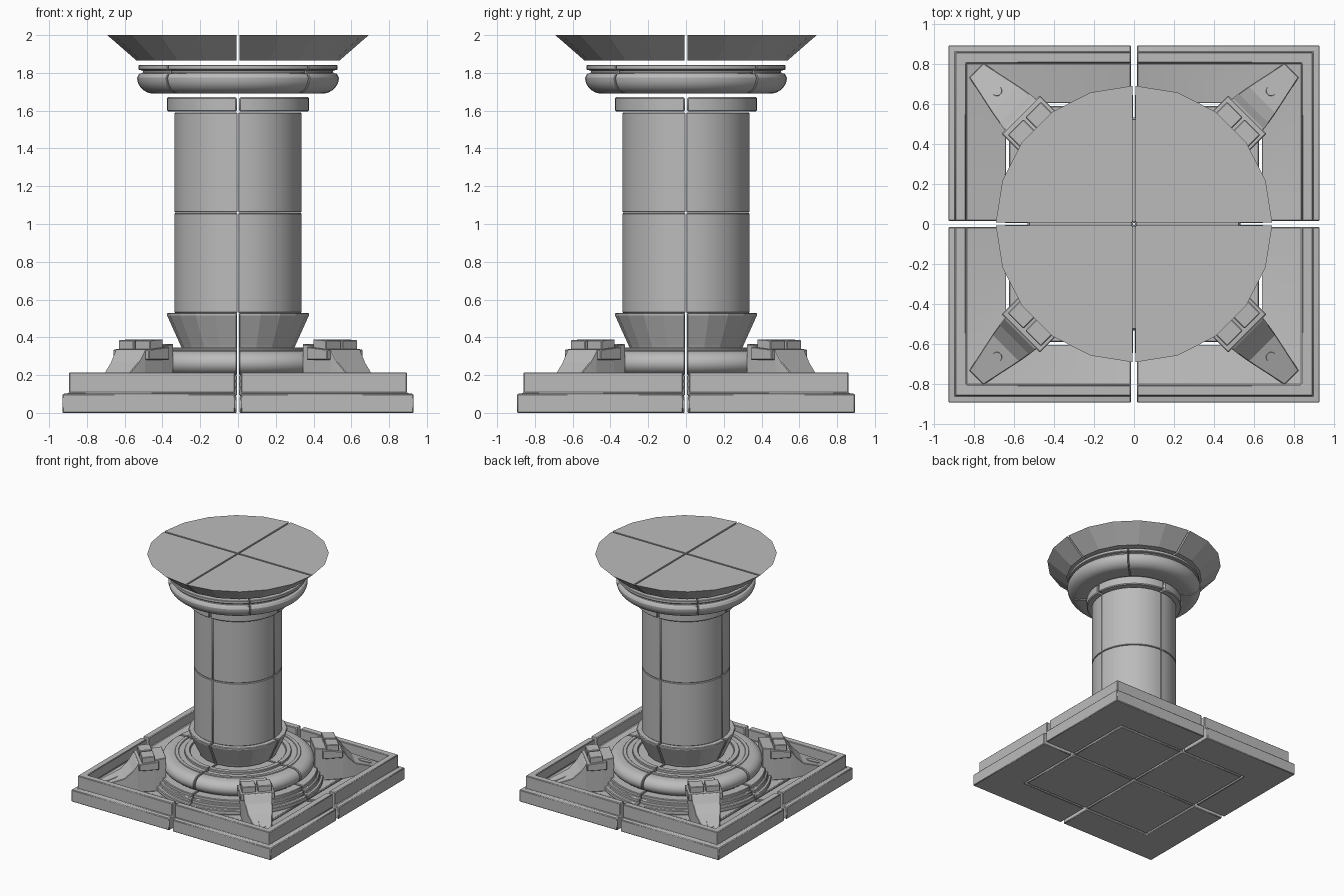
import bpy, bmesh, math
from mathutils import Matrix, Vector

cube = bpy.data.objects.get("Cube")
if cube:
    bpy.data.objects.remove(cube, do_unlink=True)

stone = bpy.data.materials.new("grey_stone")
stone.use_nodes = True
GREY = (0.5, 0.5, 0.5, 1)
stone.diffuse_color = GREY
stone.node_tree.nodes["Principled BSDF"].inputs["Base Color"].default_value = GREY


def place(name, bm, turn=0, bevel=0.005, smooth=30):
    """Mirror a +x +y piece into all four quarters."""
    for side, sx in (("left", 1), ("right", -1)):
        for end, sy in (("back", 1), ("front", -1)):
            part = bm.copy()
            flip = Matrix.Diagonal((sx, sy, 1, 1))
            part.transform(Matrix.Rotation(math.radians(turn), 4, "Z") @ flip)
            bmesh.ops.recalc_face_normals(part, faces=part.faces)
            mesh = bpy.data.meshes.new(f"{name}_{end}_{side}")
            part.to_mesh(mesh)
            part.free()
            mesh.materials.append(stone)
            obj = bpy.data.objects.new(mesh.name, mesh)
            bpy.context.collection.objects.link(obj)
            if bevel:
                mod = obj.modifiers.new("soft_edges", "BEVEL")
                mod.width = bevel
                mod.segments = 1
                mod.limit_method = "ANGLE"
                mod.angle_limit = math.radians(40)
            bpy.ops.object.select_all(action="DESELECT")
            obj.select_set(True)
            bpy.context.view_layer.objects.active = obj
            if smooth:
                bpy.ops.object.shade_smooth_by_angle(angle=math.radians(smooth))
    bm.free()


def loft(rings):
    """Skin closed rings of points and cap both ends."""
    bm = bmesh.new()
    rows = [[bm.verts.new(p) for p in ring] for ring in rings]
    for a, b in zip(rows, rows[1:]):
        for i in range(len(a)):
            j = (i + 1) % len(a)
            bm.faces.new((a[i], a[j], b[j], b[i]))
    bm.faces.new(rows[0])
    bm.faces.new(rows[-1])
    bmesh.ops.remove_doubles(bm, verts=bm.verts, dist=1e-5)
    return bm


def quarter(name, profile, steps, gap, **options):
    """Revolve a closed (radius, z) profile through a quarter turn."""
    rings = []
    for i in range(steps + 1):
        a = math.pi / 2 * i / steps
        rings.append([(r * math.cos(a) + gap, r * math.sin(a) + gap, z) for r, z in profile])
    place(name, loft(rings), **options)


def arc(r, z, rx, rz, start, stop, n=8):
    """Points of an elliptical arc for a rounded moulding."""
    angles = [math.radians(start + (stop - start) * i / n) for i in range(n + 1)]
    return [(r + rx * math.cos(a), z + rz * math.sin(a)) for a in angles]


# Square frame: stepped outside, raised rim, sunken sloping floor
X, Y, GAP = 0.93, 0.895, 0.015
frame = [(0, 0), (0, .10), (.035, .105), (.035, .215), (.09, .215),
         (.09, .13), (.29, .09), (.29, 0)]
place("base_frame", loft([
    [(GAP, Y - d, z) for d, z in frame],
    [(X - d, Y - d, z) for d, z in frame],
    [(X - d, GAP, z) for d, z in frame]]))

# Flat plate inside the frame
place("base_plate", loft([
    [(x, y, z) for x, y in ((.007, .007), (.625, .007), (.625, .59), (.007, .59))]
    for z in (0, .09)]))

# Stepped mouldings and the round ring at the foot of the column
quarter("foot_steps", [(0, .09), (.635, .09), (.645, .10), (.645, .13), (.62, .135),
                       (.62, .165), (.60, .17), (.60, .20), (0, .20)], 12, .006)
quarter("foot_ring", [(.35, .20)] + arc(.50, .265, .08, .065, -80, 100) + [(.35, .325)], 14, .006)
quarter("inner_steps", [(0, .20), (.475, .20), (.475, .335), (.445, .335), (.445, .32),
                        (.40, .32), (.40, .345), (.36, .345), (.36, .33), (0, .33)],
        12, .006, bevel=.003)

# Faceted flare below the shaft
quarter("flare", [(0, .335), (.29, .335), (.30, .36), (.37, .515), (.37, .53), (0, .53)],
        5, .006, smooth=0)

# Shaft in two drums
for name, low, high in (("lower_shaft", .53, 1.058), ("upper_shaft", 1.062, 1.59)):
    quarter(name, [(0, low), (.335, low), (.335, high), (0, high)], 12, .002, bevel=.004)

# Collar, turned round moulding and faceted top slab
quarter("collar", [(0, 1.595), (.37, 1.595), (.37, 1.672), (0, 1.672)], 12, .006, bevel=.007)
quarter("capital_ring", [(0, 1.69), (.40, 1.69)] + arc(.44, 1.775, .09, .085, -85, 0)
        + [(.52, 1.795), (.50, 1.80), (.50, 1.812), (.522, 1.817), (.522, 1.842), (0, 1.842)],
        14, .003, turn=45, bevel=.003)
quarter("top_slab", [(0, 1.865), (.53, 1.865), (.685, 2), (0, 2)], 5, .007, bevel=0, smooth=0)

# Corner clamps lie along the diagonal; sections are (distance, half width, top)
DIAGONAL = Matrix.Translation((.012, -.008, 0)) @ Matrix.Rotation(math.pi / 4, 4, "Z")


def clamp_part(name, sections, bottom, offset=0, bevel=.004):
    bm = loft([[(d, offset - w, bottom), (d, offset + w, bottom),
                (d, offset + w, top), (d, offset - w, top)] for d, w, top in sections])
    bm.transform(DIAGONAL)
    place(name, bm, bevel=bevel, smooth=0)


clamp_part("clamp_body", [(.57, .105, .365), (.66, .11, .355), (.79, .11, .33),
                          (.83, .105, .27), (.89, .095, .21), (1.10, .05, .135)], .09)
clamp_part("clamp_saddle", [(.63, .135, .35), (.785, .135, .335)], .28)
for label, side in (("a", -1), ("b", 1)):
    clamp_part("clamp_lug_" + label, [(.66, .055, .39), (.76, .055, .385)], .33, side * .062)

# Rounded slot plate on the sloping clamp toe
outline = []
for centre, start in ((.03, -90), (-.03, 90)):
    outline += arc(centre, 0, .025, .025, start, start + 180, 6)
slot = loft([[(x, y, z) for x, y in outline] for z in (-.003, .005)])
slot.transform(DIAGONAL @ Matrix.Translation(Vector((.98, 0, .178)))
               @ Matrix.Rotation(math.atan2(.075, .21), 4, "Y"))
place("clamp_slot", slot, bevel=0)
